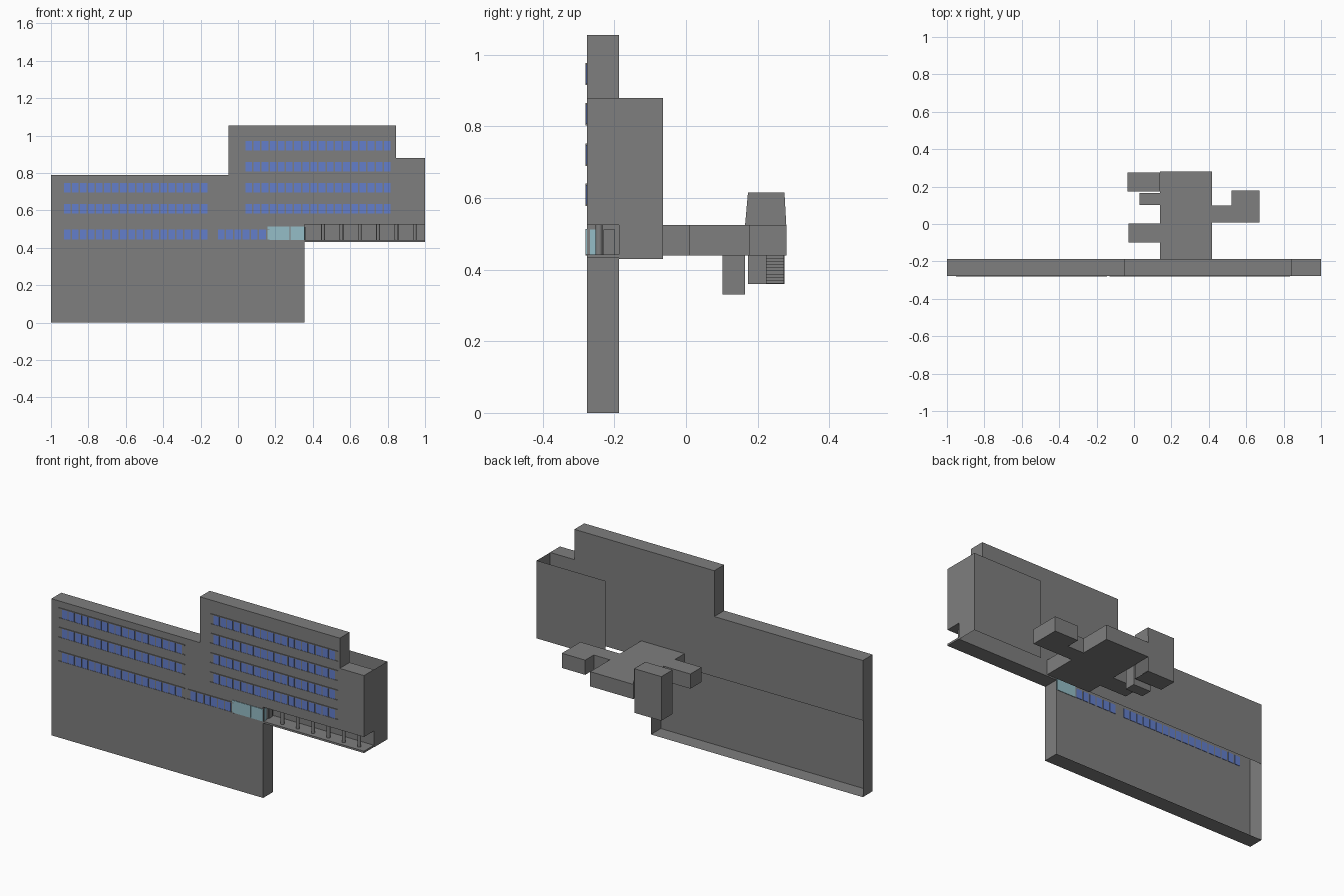
import bpy, bmesh, math

if "Cube" in bpy.data.objects:
    bpy.data.objects.remove(bpy.data.objects["Cube"])

def mat(name, rgb):
    m = bpy.data.materials.new(name)
    m.diffuse_color = (*rgb, 1)
    m.use_nodes = True
    m.node_tree.nodes["Principled BSDF"].inputs["Base Color"].default_value = m.diffuse_color
    return m

GREY = mat("concrete_grey", (0.21, 0.21, 0.21))
BLUE = mat("window_blue", (0.125, 0.21, 0.60))
CYAN = mat("glass_cyan", (0.30, 0.51, 0.57))

def finish(bm, name, m):
    me = bpy.data.meshes.new(name)
    bm.to_mesh(me)
    bm.free()
    me.materials.append(m)
    ob = bpy.data.objects.new(name, me)
    bpy.context.collection.objects.link(ob)
    return ob

def add_box(bm, x0, x1, y0, y1, z0, z1):
    r = bmesh.ops.create_cube(bm, size=1)
    for v in r["verts"]:
        v.co = ((x0, x1)[v.co.x > 0], (y0, y1)[v.co.y > 0], (z0, z1)[v.co.z > 0])

def boxes(name, m, *specs):
    bm = bmesh.new()
    for s in specs:
        add_box(bm, *s)
    return finish(bm, name, m)

def sheet(name, m, pts):
    bm = bmesh.new()
    bm.faces.new([bm.verts.new(p) for p in pts])
    return finish(bm, name, m)

YF, YB, YR = -0.277, -0.187, -0.064   # front, slab back, rear wall

# Main slab: stepped front outline, open at the lower back
upper = [(0.355, 0.525), (1, 0.525), (1, 0.88), (0.845, 0.88),
         (0.845, 1.055), (-0.05, 1.055), (-0.05, 0.79), (-1, 0.79)]
outline = [(-1, 0), (0.355, 0)] + upper
bm = bmesh.new()
front = [bm.verts.new((x, YF, z)) for x, z in outline]
back = [bm.verts.new((x, YB, z)) for x, z in outline]
bm.faces.new(front)
n = len(outline)
for i in range(n):
    j = (i + 1) % n
    bm.faces.new((front[j], front[i], back[i], back[j]))
lo = [bm.verts.new((x, YB, 0.443)) for x in (-1, 0.355)]
bm.faces.new(list(reversed(lo + back[2:])))
finish(bm, "main_slab", GREY)

# Rear walls of the right wing, open above and below
sheet("wing_rear_wall", GREY, [(1, YR, 0.43), (0.56, YR, 0.43), (0.56, YR, 0.88), (1, YR, 0.88)])
sheet("wing_end_wall", GREY, [(1, YB, 0.43), (1, YR, 0.43), (1, YR, 0.88), (1, YB, 0.88)])

# Portico floor, back wall and columns
boxes("portico_floor", GREY, (0.355, 1, YF, YB, 0.432, 0.443))
sheet("portico_back_wall", GREY, [(0.355, YB, 0.44), (1, YB, 0.44), (1, YB, 0.525), (0.355, YB, 0.525)])
for i in range(6):
    bpy.ops.mesh.primitive_cylinder_add(vertices=16, radius=0.01, depth=0.084,
                                        location=(0.455 + i * 0.098, -0.243, 0.484))
    c = bpy.context.object
    c.name = "portico_column"
    c.data.materials.append(GREY)
    bpy.ops.object.shade_smooth_by_angle(angle=math.radians(40))

# Window rows with thin ledges and mullions
def window_row(x0, x1, z0, z1, count, bars):
    p = (x1 - x0) / count
    boxes("window_row", BLUE, *[(x0 + i * p + 0.004, x0 + (i + 1) * p - 0.004, -0.2795, -0.2745, z0, z1)
                                for i in range(count)])
    frame = [(x0 - 0.018, x1 + 0.015, -0.281, YF, z, z + 0.005) for z in (z0 - 0.005, z1)]
    frame += [(x0 + b * p - 0.003, x0 + b * p + 0.003, -0.281, YF, z0, z1) for b in bars]
    boxes("window_frame", GREY, *frame)

for z0 in (0.695, 0.583, 0.445):
    window_row(-0.935, -0.16, z0, z0 + 0.052, 18, (3, 12))
for z0 in (0.92, 0.808, 0.695, 0.583):
    window_row(0.035, 0.82, z0, z0 + 0.052, 18, (4, 11, 16))
window_row(-0.112, 0.153, 0.445, 0.497, 6, (2, 4))

# Entrance glazing, its return on the portico end, and the door
boxes("entrance_glass", CYAN, (0.157, 0.276, -0.28, -0.274, 0.443, 0.514),
      (0.28, 0.355, -0.28, -0.274, 0.443, 0.514))
boxes("glass_return", CYAN, (0.353, 0.358, -0.268, -0.25, 0.443, 0.512))
boxes("entrance_door", GREY, (0.353, 0.36, -0.23, -0.198, 0.443, 0.512))

# Low rear building with side wings
Z0, Z1 = 0.44, 0.525
boxes("rear_hall", GREY, (0.14, 0.417, YB, 0.28, Z0, Z1))
boxes("left_annex", GREY, (-0.03, 0.14, -0.1, 0.003, Z0, Z1))
boxes("right_link", GREY, (0.417, 0.525, 0.008, 0.1, Z0, Z1))
boxes("right_annex", GREY, (0.52, 0.67, 0.008, 0.178, Z0, Z1))
boxes("lower_shaft", GREY, (0.03, 0.14, 0.102, 0.165, 0.33, Z1))

# Stair tower, open on its right side, with steps inside
tower = boxes("stair_tower", GREY, (-0.035, 0.138, 0.173, 0.275, 0.36, 0.615))
bm = bmesh.new()
bm.from_mesh(tower.data)
bmesh.ops.delete(bm, geom=[f for f in bm.faces if f.calc_center_median().x > 0.13], context="FACES")
bm.to_mesh(tower.data)
bm.free()
boxes("stair_steps", GREY, *[(0.118 - i * 0.014, 0.132 - i * 0.014, 0.223, 0.274, 0.361, 0.37 + i * 0.009)
                             for i in range(9)])
sheet("tower_upper_wall", GREY, [(0.139, 0.165, Z1), (0.139, 0.28, Z1), (0.139, 0.275, 0.615), (0.139, 0.173, 0.615)])
